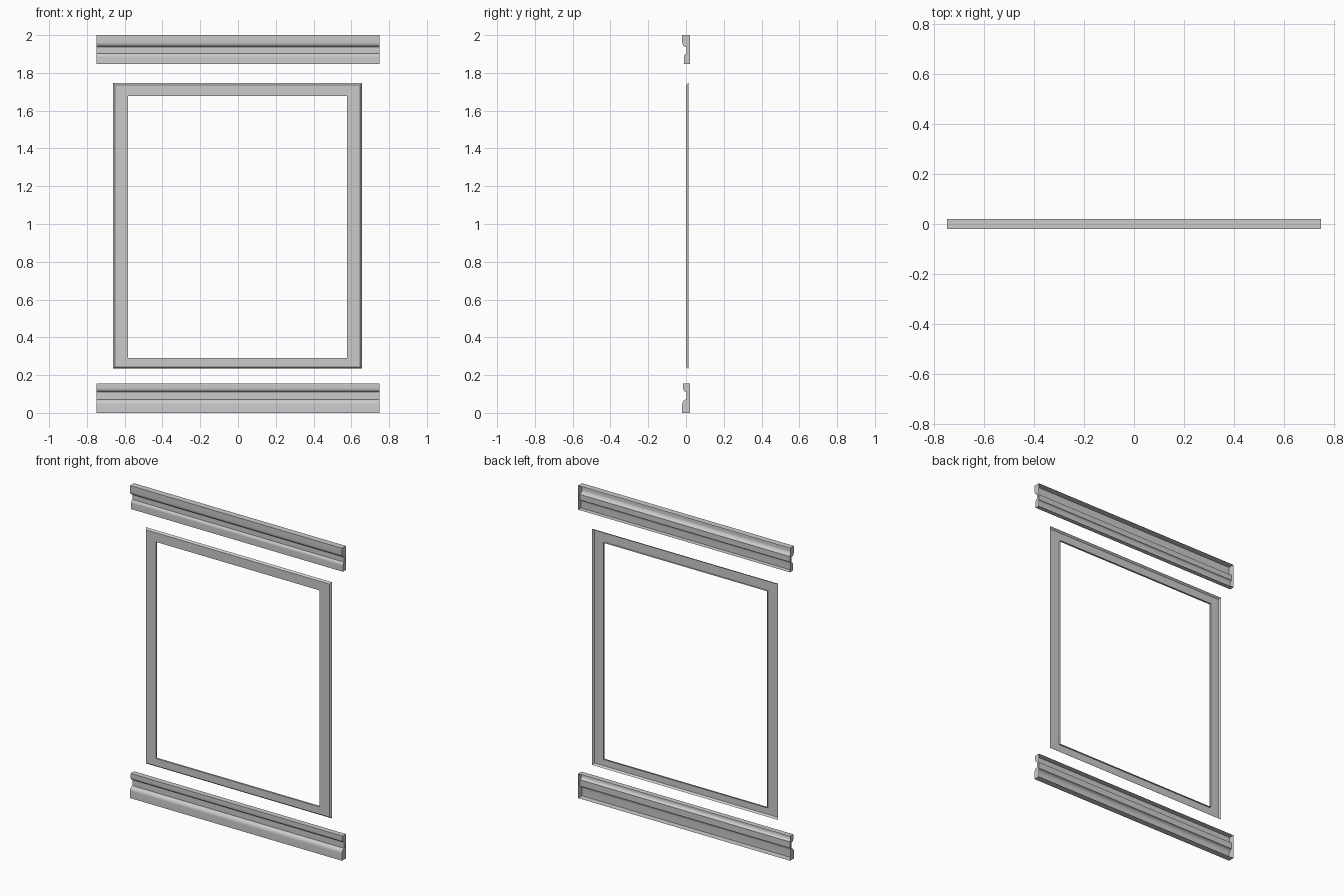
import bpy, bmesh, math

if "Cube" in bpy.data.objects:
    bpy.data.objects.remove(bpy.data.objects["Cube"])


def finish(name, bm, smooth=False):
    mesh = bpy.data.meshes.new(name)
    bm.normal_update()
    bm.to_mesh(mesh)
    bm.free()
    obj = bpy.data.objects.new(name, mesh)
    bpy.context.collection.objects.link(obj)
    if smooth:
        bpy.ops.object.select_all(action='DESELECT')
        obj.select_set(True)
        bpy.context.view_layer.objects.active = obj
        bpy.ops.object.shade_smooth_by_angle(angle=math.radians(35))
    return obj


BACK, RECESS, STEPS = 0.02, 0.003, 8


def moulding(name, z_top, upper_y, upper_end, upper_round, lower_end, lower_round, lower_y, z_bot):
    """Open-backed moulding: two rounded ribs with a recessed band between."""
    prof = [(BACK, z_top), (upper_y, z_top)]
    for i in range(STEPS + 1):          # upper rib curling back to the recess
        a = math.pi / 2 * i / STEPS
        prof.append((RECESS + (upper_y - RECESS) * math.cos(a),
                     upper_end + upper_round * (1 - math.sin(a))))
    for i in range(STEPS + 1):          # lower rib swelling forward again
        a = math.pi / 2 * (1 - i / STEPS)
        prof.append((RECESS + (lower_y - RECESS) * math.cos(a),
                     lower_end - lower_round * (1 - math.sin(a))))
    prof += [(lower_y, z_bot), (BACK, z_bot)]
    bm = bmesh.new()
    left, right = [[bm.verts.new((x, y, z)) for y, z in prof] for x in (-0.75, 0.75)]
    for i in range(len(prof) - 1):
        bm.faces.new((left[i], left[i + 1], right[i + 1], right[i]))
    bm.faces.new(left[::-1])            # end caps
    bm.faces.new(right)
    return finish(name, bm, True)


moulding("top_moulding", 2.0, -0.02, 1.937, 0.025, 1.902, 0.018, -0.010, 1.846)
moulding("bottom_moulding", 0.156, -0.015, 0.111, 0.02, 0.071, 0.026, -0.02, 0.0)

# Rectangular panel frame, chamfered outside, open at the back
rings = [  # x0, x1, z0, z1, y
    (-0.582, 0.577, 0.291, 1.677, 0.012),
    (-0.582, 0.577, 0.291, 1.677, 0.0),
    (-0.651, 0.647, 0.244, 1.736, 0.0),
    (-0.661, 0.657, 0.234, 1.746, 0.012),
]
bm = bmesh.new()
loops = [[bm.verts.new((x, y, z)) for x, z in ((x0, z0), (x1, z0), (x1, z1), (x0, z1))]
         for x0, x1, z0, z1, y in rings]
for a, b in zip(loops, loops[1:]):
    for i in range(4):
        j = (i + 1) % 4
        bm.faces.new((b[i], b[j], a[j], a[i]))
finish("panel_frame", bm)
